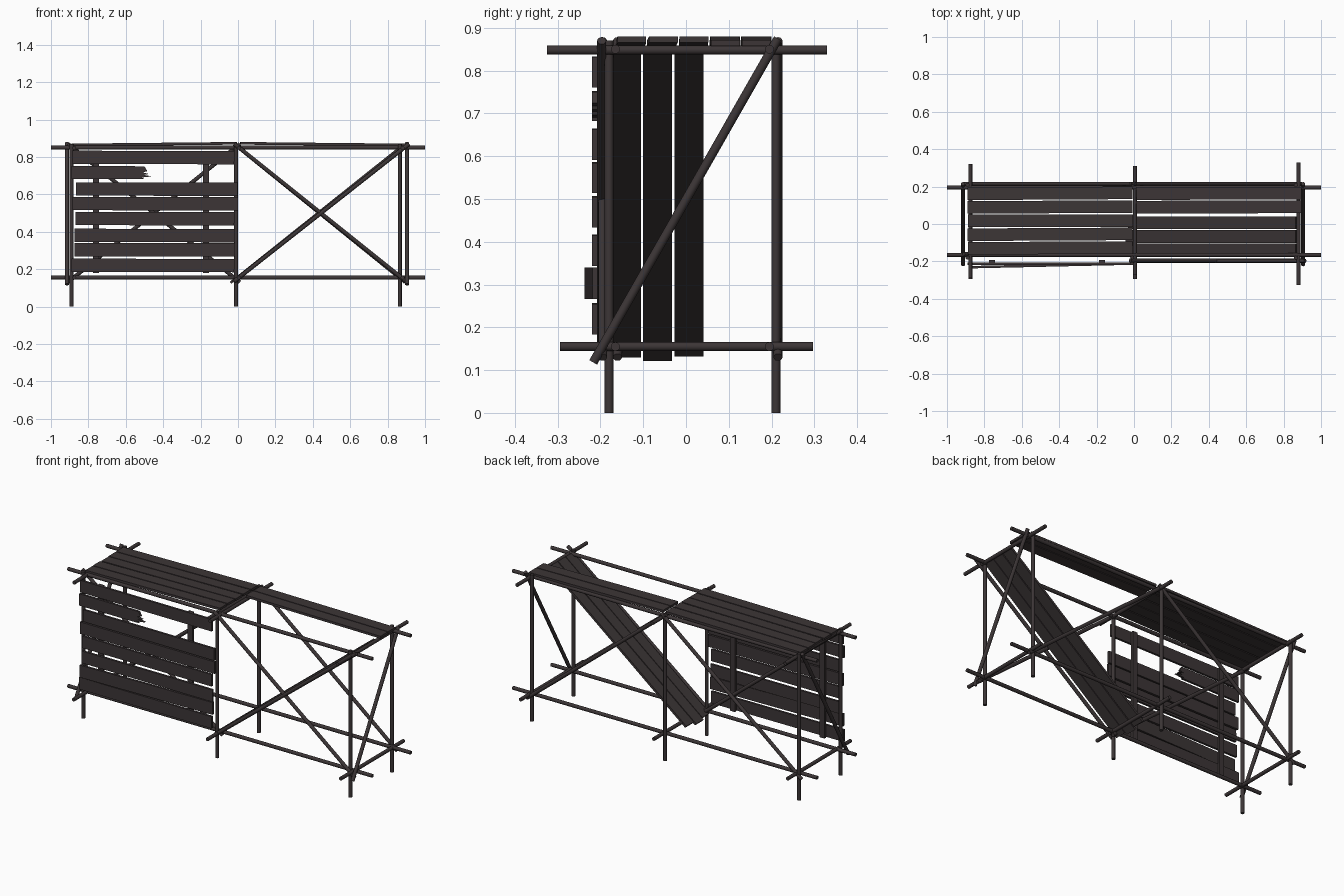
import bpy, bmesh, random
from math import radians
from mathutils import Vector, Matrix

if "Cube" in bpy.data.objects:
    bpy.data.objects.remove(bpy.data.objects["Cube"])

random.seed(4)
R = 0.0105

mat = bpy.data.materials.new("dark weathered brown")
mat.diffuse_color = (0.045, 0.036, 0.037, 1)
mat.use_nodes = True
mat.node_tree.nodes["Principled BSDF"].inputs["Base Color"].default_value = mat.diffuse_color


def finish(name, bm):
    bmesh.ops.recalc_face_normals(bm, faces=bm.faces)
    me = bpy.data.meshes.new(name)
    bm.to_mesh(me)
    bm.free()
    me.materials.append(mat)
    ob = bpy.data.objects.new(name, me)
    bpy.context.collection.objects.link(ob)
    return ob


def pole(name, a, b, r=R):
    """Round pole between two points."""
    a, b = Vector(a), Vector(b)
    d = b - a
    bm = bmesh.new()
    m = Matrix.Translation((a + b) / 2) @ d.to_track_quat('Z', 'Y').to_matrix().to_4x4()
    bmesh.ops.create_cone(bm, cap_ends=True, segments=12, radius1=r, radius2=r,
                          depth=d.length, matrix=m)
    for f in bm.faces:
        f.smooth = len(f.verts) == 4
    return finish(name, bm)


def board(name, a, b, side, width, thick):
    """Flat board from a to b; side is the direction of its width."""
    a, b = Vector(a), Vector(b)
    d = b - a
    x = d.normalized()
    z = x.cross(Vector(side)).normalized()
    y = z.cross(x)
    m = Matrix((x, y, z)).transposed().to_4x4()
    m.translation = (a + b) / 2
    bm = bmesh.new()
    bmesh.ops.create_cube(bm, size=1, matrix=m @ Matrix.Diagonal((d.length, width, thick, 1)))
    return finish(name, bm)


FRONT, BACK = -0.18, 0.21
POSTS = (-0.89, -0.01, 0.865)

# upright posts
for x in POSTS:
    for y in (FRONT, BACK):
        pole("post", (x, y, 0), (x, y, 0.87))

# long horizontal rails
for z in (0.155, 0.85):
    for y in (-0.165, 0.195):
        pole("long_rail", (-1, y, z), (1, y, z))

# cross rails
for x, y0, y1 in ((-0.875, -0.29, 0.32), (0.005, -0.27, 0.31), (0.88, -0.325, 0.33)):
    pole("top_cross_rail", (x, y0, 0.848), (x, y1, 0.848))
    pole("bottom_cross_rail", (x, -0.295, 0.155), (x, 0.297, 0.155))

# end braces, back top to front bottom
for x in (-0.914, 0.904):
    pole("end_brace", (x, -0.217, 0.118), (x, 0.215, 0.875))

# face braces
pole("front_right_brace", (-0.02, -0.195, 0.87), (0.905, -0.195, 0.13))
pole("front_ramp_brace", (-0.02, -0.197, 0.135), (0.915, -0.197, 0.87))
pole("front_left_brace", (-0.91, -0.16, 0.87), (0.01, -0.16, 0.13))
pole("back_left_brace", (-0.91, 0.215, 0.13), (0.01, 0.215, 0.87))
pole("back_right_brace", (-0.02, 0.215, 0.87), (0.895, 0.215, 0.13))

# deck planks, left bay full and right bay at the back only
for i in range(5):
    y = -0.128 + i * 0.073
    t = random.uniform(-0.003, 0.003)
    board("left_deck_plank", (-0.885 + 2 * t, y + t, 0.864), (-0.005 + t, y - t, 0.873),
          (0, 1, 0), 0.067, 0.014)
for y in (0.09, 0.163):
    board("right_deck_plank", (0.012, y, 0.873), (0.895, y + 0.002, 0.864),
          (0, 1, 0), 0.068, 0.014)

# sloping ramp in the right bay
for i, y in enumerate((-0.139, -0.067, 0.007)):
    s = (0, -0.01, 0.003)[i]
    board("ramp_plank", (-0.03 + s, y, 0.135 + s * 0.8), (0.868, y, 0.851),
          (0, 1, 0), 0.068, 0.014)

# front wall boards on the left bay: bottom z, left x, right x
WALL = ((0.185, -0.89, -0.02), (0.345, -0.875, -0.015), (0.435, -0.87, -0.02),
        (0.515, -0.885, 0.0), (0.593, -0.865, -0.003), (0.762, -0.885, -0.02))
for z, x0, x1 in WALL:
    board("wall_board", (x0, -0.213, z + 0.036), (x1, -0.213, z + 0.034), (0, 0, 1), 0.071, 0.013)
board("loose_wall_board", (-0.875, -0.231, 0.303), (-0.015, -0.212, 0.303), (0, 0, 1), 0.073, 0.013)

# broken wall board with a jagged end
outline = ((-0.89, 0.682), (-0.50, 0.682), (-0.515, 0.69), (-0.46, 0.696), (-0.505, 0.704),
           (-0.475, 0.709), (-0.51, 0.717), (-0.485, 0.724), (-0.50, 0.75), (-0.89, 0.752))
bm = bmesh.new()
face = bm.faces.new([bm.verts.new((x, -0.2195, z)) for x, z in outline])
ext = bmesh.ops.extrude_face_region(bm, geom=[face])
bmesh.ops.translate(bm, vec=(0, 0.013, 0),
                    verts=[v for v in ext["geom"] if isinstance(v, bmesh.types.BMVert)])
finish("broken_wall_board", bm)

# battens behind the wall boards
for x in (-0.76, -0.17):
    board("wall_batten", (x, -0.199, 0.18), (x, -0.199, 0.832), (1, 0, 0), 0.032, 0.014)
